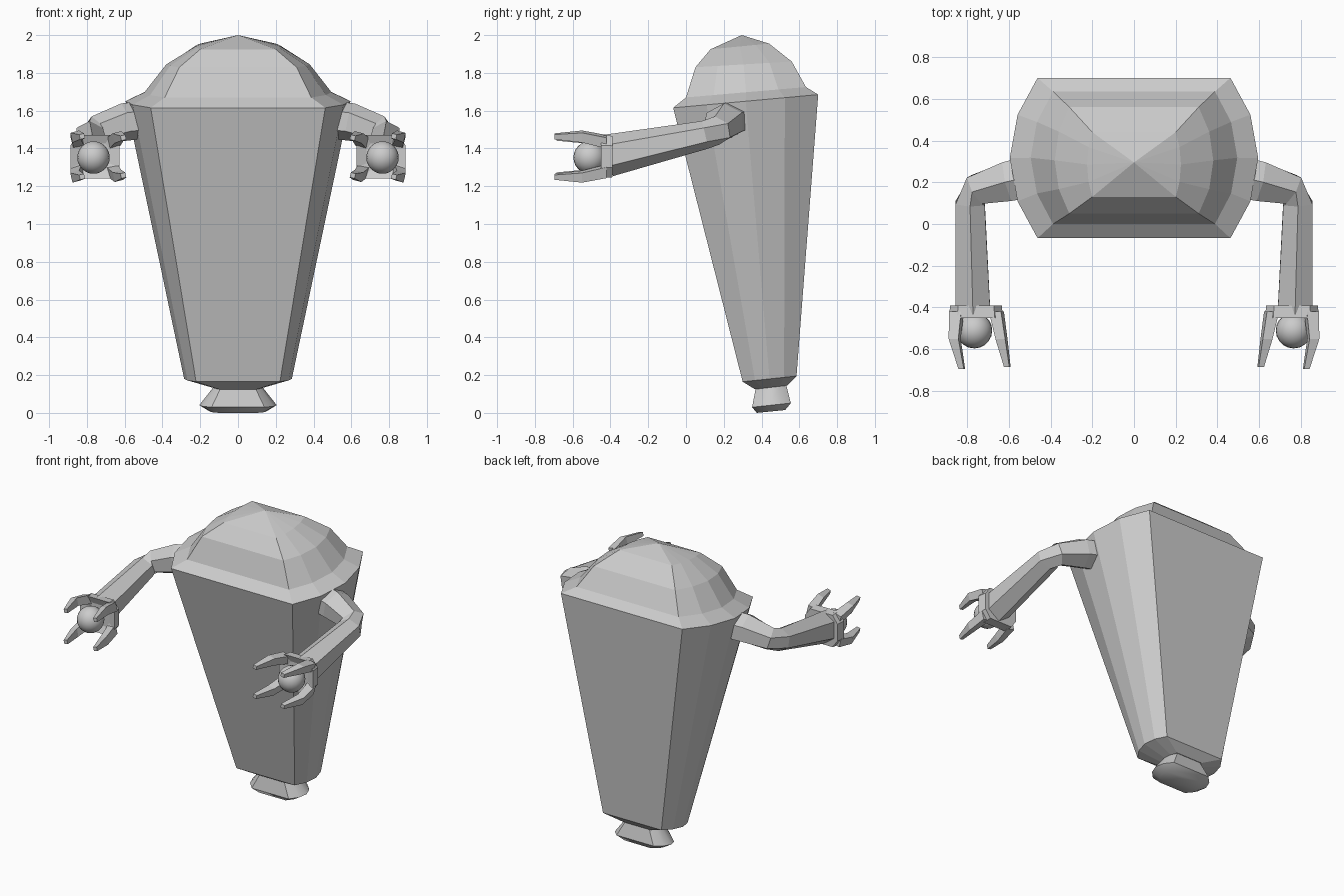
import bpy, bmesh, math
from mathutils import Vector

if "Cube" in bpy.data.objects:
    bpy.data.objects.remove(bpy.data.objects["Cube"])

grey = bpy.data.materials.new("grey")
grey.diffuse_color = (0.6, 0.6, 0.6, 1)
grey.use_nodes = True
grey.node_tree.nodes["Principled BSDF"].inputs["Base Color"].default_value = grey.diffuse_color


def loft(name, rings, tip=None, smooth=False, mirror=False):
    """Skin a list of equal-length vertex rings; cap the ends or close to a tip."""
    bm = bmesh.new()
    loops = [[bm.verts.new(p) for p in r] for r in rings]
    n = len(loops[0])
    for a, b in zip(loops, loops[1:]):
        for i in range(n):
            bm.faces.new((a[i], a[(i + 1) % n], b[(i + 1) % n], b[i]))
    bm.faces.new(loops[0])
    if tip:
        t = bm.verts.new(tip)
        for i in range(n):
            bm.faces.new((loops[-1][i], loops[-1][(i + 1) % n], t))
    else:
        bm.faces.new(loops[-1])
    bmesh.ops.recalc_face_normals(bm, faces=bm.faces)
    return finish(name, bm, smooth, mirror)


def finish(name, bm, smooth=False, mirror=False):
    me = bpy.data.meshes.new(name)
    bm.to_mesh(me)
    bm.free()
    me.materials.append(grey)
    ob = bpy.data.objects.new(name, me)
    bpy.context.collection.objects.link(ob)
    if smooth:
        bpy.context.view_layer.objects.active = ob
        ob.select_set(True)
        bpy.ops.object.shade_smooth_by_angle(angle=math.radians(40))
        ob.select_set(False)
    if mirror:
        ob.modifiers.new("mirror", 'MIRROR')
    return ob


def slab(hx, fx, y0, y1, z0, z1):
    """Ten-sided ring: flat front and back, faceted ends, tilted from z0 to z1."""
    q = fx + 0.72 * (hx - fx)
    half = [(fx, 0), (q, 0.23), (hx, 0.5), (q, 0.77), (fx, 1)]
    pts = half + [(-x, t) for x, t in reversed(half)]
    return [(x, y0 + t * (y1 - y0), z0 + t * (z1 - z0)) for x, t in pts]


# Tapered body with sloping underside
rim = slab(0.595, 0.462, -0.068, 0.70, 1.615, 1.685)
loft("body", [slab(0.13, 0.10, 0.365, 0.535, 0.125, 0.145),
              slab(0.285, 0.222, 0.30, 0.585, 0.165, 0.195), rim])

# Faceted dome lid
loft("dome", [rim,
              slab(0.495, 0.388, 0.0, 0.635, 1.67, 1.725),
              slab(0.38, 0.31, 0.05, 0.56, 1.83, 1.86),
              slab(0.225, 0.20, 0.13, 0.44, 1.925, 1.955)], tip=(0, 0.295, 2.0))

# Flared foot
loft("foot", [slab(0.15, 0.10, 0.375, 0.525, 0.0, 0.015),
              slab(0.205, 0.14, 0.35, 0.555, 0.03, 0.052),
              slab(0.125, 0.09, 0.37, 0.53, 0.135, 0.15)], smooth=True)

# Bent six-sided arms
path = [Vector(p) for p in ((0.46, 0.235, 1.555), (0.60, 0.205, 1.54), (0.755, 0.165, 1.495),
                            (0.785, 0.10, 1.472), (0.772, -0.41, 1.363))]
sizes = [(0.10, 0.10), (0.095, 0.10), (0.072, 0.078), (0.07, 0.075), (0.083, 0.112)]
rings = []
for i, (p, (w, h)) in enumerate(zip(path, sizes)):
    d = (path[min(i + 1, 4)] - path[max(i - 1, 0)]).normalized()
    side = d.cross(Vector((0, 0, 1))).normalized()
    up = side.cross(d)
    rings.append([p + side * (w / 0.866 * math.sin(a)) + up * (h * math.cos(a))
                  for a in (k * math.pi / 3 for k in range(6))])
loft("arm", rings, mirror=True)

# Hand: cuff, four claws and a ball in the palm
HX, HZ = 0.757, 1.357


def cuff_ring(y, s):
    corner = [(0.13, 0.06), (0.09, 0.115)]
    pts = corner + [(-x, z) for x, z in corner[::-1]]
    pts += [(-x, -z) for x, z in pts]
    return [(HX + x * s, y, HZ + z * s) for x, z in pts]


loft("cuff", [cuff_ring(-0.39, 0.95), cuff_ring(-0.45, 1.0), cuff_ring(-0.43, 0.6)], mirror=True)


def claw(name, path):
    rings = []
    for (x, y, z), (w, h) in zip(path, ((0.036, 0.036), (0.029, 0.032), (0.016, 0.016))):
        rings.append([(HX + x + a * w, y, HZ + z + b * h)
                      for a, b in ((-1, -0.6), (0.6, -1), (1, 0.6), (-0.6, 1))])
    loft(name, rings, mirror=True)


for label, s in (("upper", 1), ("lower", -1)):
    claw(label + "_outer_claw", [(0.093, -0.42, 0.078 * s), (0.102, -0.55, 0.106 * s), (0.068, -0.695, 0.107 * s)])
    claw(label + "_inner_claw", [(-0.098, -0.42, 0.078 * s), (-0.122, -0.55, 0.103 * s), (-0.15, -0.685, 0.10 * s)])

bm = bmesh.new()
bmesh.ops.create_uvsphere(bm, u_segments=20, v_segments=12, radius=0.086)
bmesh.ops.translate(bm, verts=bm.verts, vec=(0.765, -0.51, 1.352))
finish("palm_ball", bm, smooth=True, mirror=True)
